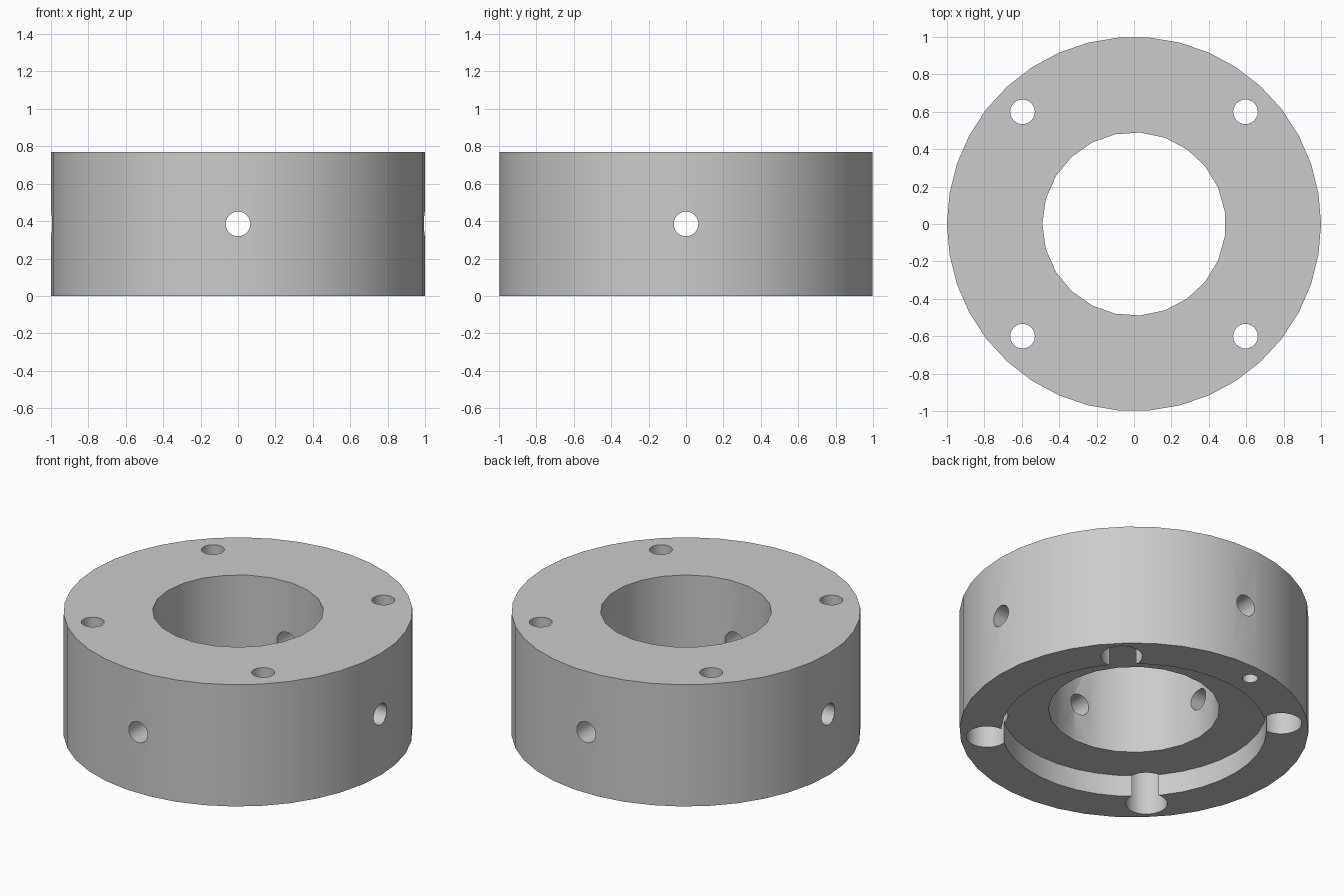
import bpy
from math import pi, radians, sin, cos

old = bpy.data.objects.get("Cube")
if old:
    bpy.data.objects.remove(old, do_unlink=True)

HEIGHT = 0.77
grey = bpy.data.materials.new("plain_grey")
grey.use_nodes = True
grey.diffuse_color = (0.6, 0.6, 0.6, 1)
grey.node_tree.nodes["Principled BSDF"].inputs["Base Color"].default_value = (0.6, 0.6, 0.6, 1)


def cylinder(name, radius, z0, z1, x=0, y=0, sides=24, turn=0.0):
    """Upright cylinder from z0 to z1; turn puts the first corner at that angle from +x."""
    bpy.ops.mesh.primitive_cylinder_add(
        vertices=sides, radius=radius, depth=z1 - z0,
        location=(x, y, (z0 + z1) / 2), rotation=(0, 0, turn - pi / 2))
    ob = bpy.context.object
    ob.name = name
    return ob


# Main collar body
collar = cylinder("collar_body", 1.0, 0, HEIGHT, sides=38)
collar.data.materials.append(grey)
cutters = []

# Central bore and shallow round recess underneath
cutters.append(cylinder("bore_cutter", 0.49, -0.2, HEIGHT + 0.2, sides=23, turn=pi))
cutters.append(cylinder("recess_cutter", 0.76, -0.2, 0.136, sides=38))

# Four screw holes, each with a wide counterbore from below
for x in (-0.596, 0.596):
    for y in (-0.6, 0.6):
        cutters.append(cylinder("screw_cutter", 0.066, -0.2, HEIGHT + 0.2, x, y))
        cutters.append(cylinder("counterbore_cutter", 0.12, -0.2, 0.385, x, y))

# Cross holes through the side walls
for angle in (0, pi / 2):
    hole = cylinder("cross_hole_cutter", 0.066, -1.2, 1.2)
    hole.location = (0, 0, HEIGHT / 2)
    hole.rotation_euler = (pi / 2, 0, angle)
    cutters.append(hole)

# Small blind pin hole in the underside, near the back
pin = radians(98.4)
cutters.append(cylinder("pin_cutter", 0.045, -0.2, 0.25, 0.89 * cos(pin), 0.89 * sin(pin)))

# Cut everything, then remove the cutters
for cutter in cutters:
    mod = collar.modifiers.new("cut", "BOOLEAN")
    mod.operation = "DIFFERENCE"
    mod.solver = "EXACT"
    mod.object = cutter
bpy.ops.object.select_all(action="DESELECT")
collar.select_set(True)
bpy.context.view_layer.objects.active = collar
for mod in list(collar.modifiers):
    bpy.ops.object.modifier_apply(modifier=mod.name)
for cutter in cutters:
    bpy.data.objects.remove(cutter, do_unlink=True)

bpy.ops.object.shade_smooth_by_angle(angle=radians(30))
